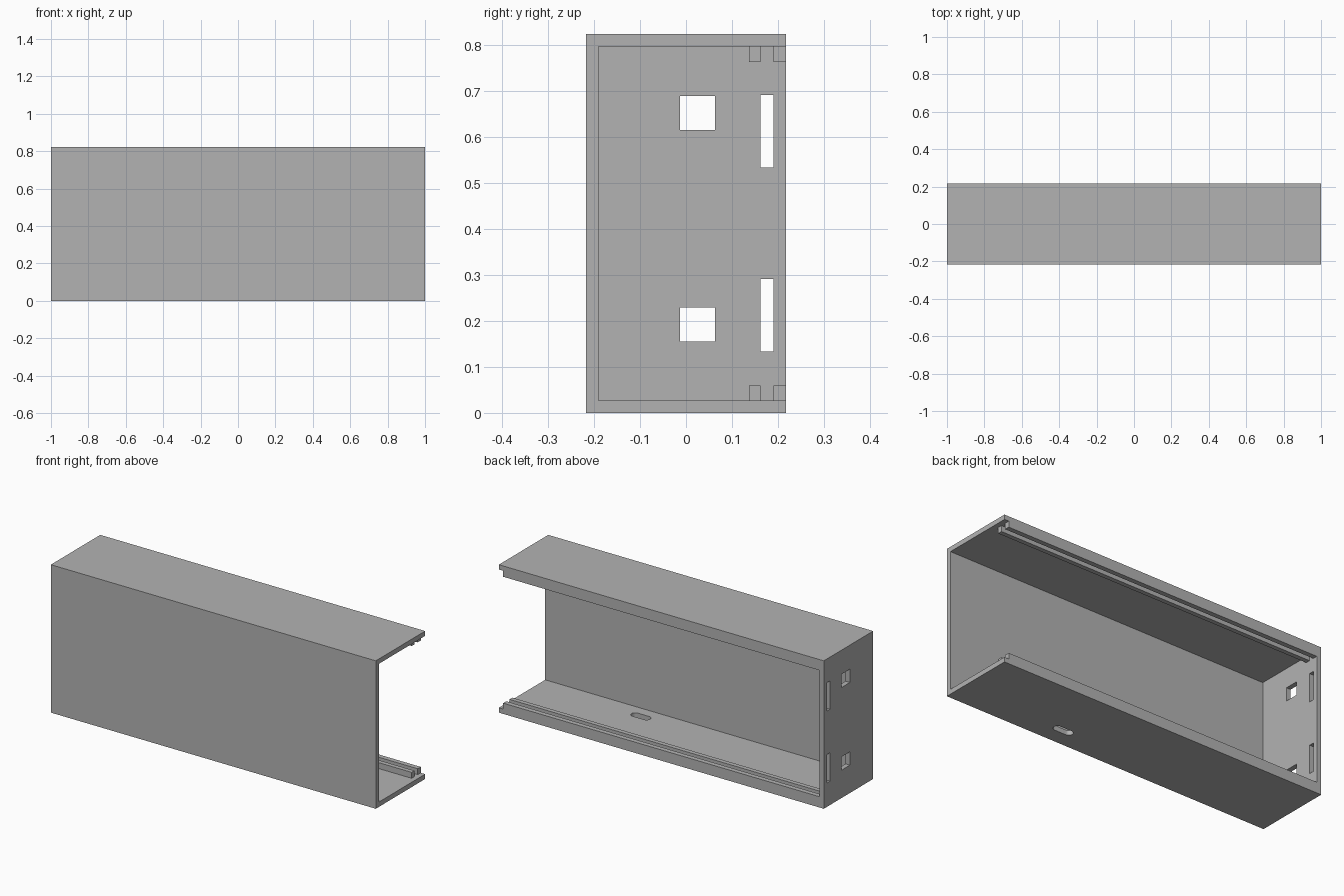
import bpy
import bmesh
import math
from mathutils import Matrix, Vector

cube = bpy.data.objects.get("Cube")
if cube:
    bpy.data.objects.remove(cube, do_unlink=True)

# Overall size and wall thickness
X, Y, H, T = 1.0, 0.217, 0.823, 0.027

grey = bpy.data.materials.new("plain grey")
grey.use_nodes = True
colour = (0.45, 0.45, 0.45, 1)
grey.diffuse_color = colour
grey.node_tree.nodes["Principled BSDF"].inputs["Base Color"].default_value = colour


def make_object(name, bm):
    bmesh.ops.recalc_face_normals(bm, faces=bm.faces)
    mesh = bpy.data.meshes.new(name)
    bm.to_mesh(mesh)
    bm.free()
    mesh.materials.append(grey)
    obj = bpy.data.objects.new(name, mesh)
    bpy.context.collection.objects.link(obj)
    return obj


def box(name, x, y, z):
    """Box from (low, high) ranges on each axis."""
    lo, hi = Vector((x[0], y[0], z[0])), Vector((x[1], y[1], z[1]))
    bm = bmesh.new()
    size = Matrix.Diagonal((*(hi - lo), 1))
    bmesh.ops.create_cube(bm, size=1, matrix=Matrix.Translation((lo + hi) / 2) @ size)
    return make_object(name, bm)


def capsule(name, cx, cy, straight, radius, z, steps=12):
    """Upright prism with a round-ended outline along x."""
    bm = bmesh.new()
    verts = []
    for side in (1, -1):
        for i in range(steps + 1):
            a = math.pi * (i / steps - 0.5)
            verts.append(bm.verts.new((cx + side * (straight / 2 + radius * math.cos(a)),
                                       cy + side * radius * math.sin(a), z[0])))
    face = bm.faces.new(verts)
    ext = bmesh.ops.extrude_face_region(bm, geom=[face])
    top = [v for v in ext["geom"] if isinstance(v, bmesh.types.BMVert)]
    bmesh.ops.translate(bm, verts=top, vec=(0, 0, z[1] - z[0]))
    return make_object(name, bm)


def cut(target, cutter):
    mod = target.modifiers.new("cut", "BOOLEAN")
    mod.operation, mod.solver, mod.object = "DIFFERENCE", "EXACT", cutter
    bpy.context.view_layer.update()
    graph = bpy.context.evaluated_depsgraph_get()
    mesh = bpy.data.meshes.new_from_object(target.evaluated_get(graph))
    target.modifiers.clear()
    target.data = mesh
    bpy.data.objects.remove(cutter, do_unlink=True)


# Housing: open at the back and at the +x end
housing = box("housing", (-X, X), (-Y, Y), (0, H))
cut(housing, box("cavity", (-X + T, X + 1), (-Y + T, Y + 1), (T, H - T)))

# Square windows and tall slots through the closed end
through = (-X - 0.1, -X + 2 * T)
for low in (0.155, 0.615):
    cut(housing, box("window_cutter", through, (-0.013, 0.063), (low, low + 0.074)))
for low in (0.133, 0.533):
    cut(housing, box("slot_cutter", through, (0.162, 0.19), (low, low + 0.158)))

# Rounded slot through the floor
cut(housing, capsule("floor_slot_cutter", 0.355, -0.11, 0.07, 0.0225, (-0.1, 2 * T)))

# Pairs of rails that form a groove along the floor and ceiling
rail = 0.033
for level, z in (("lower", (T, T + rail)), ("upper", (H - T - rail, H - T))):
    for place, y in (("inner", (0.137, 0.162)), ("outer", (0.19, Y))):
        box(f"{level}_{place}_rail", (-X + T, X - T), y, z)
